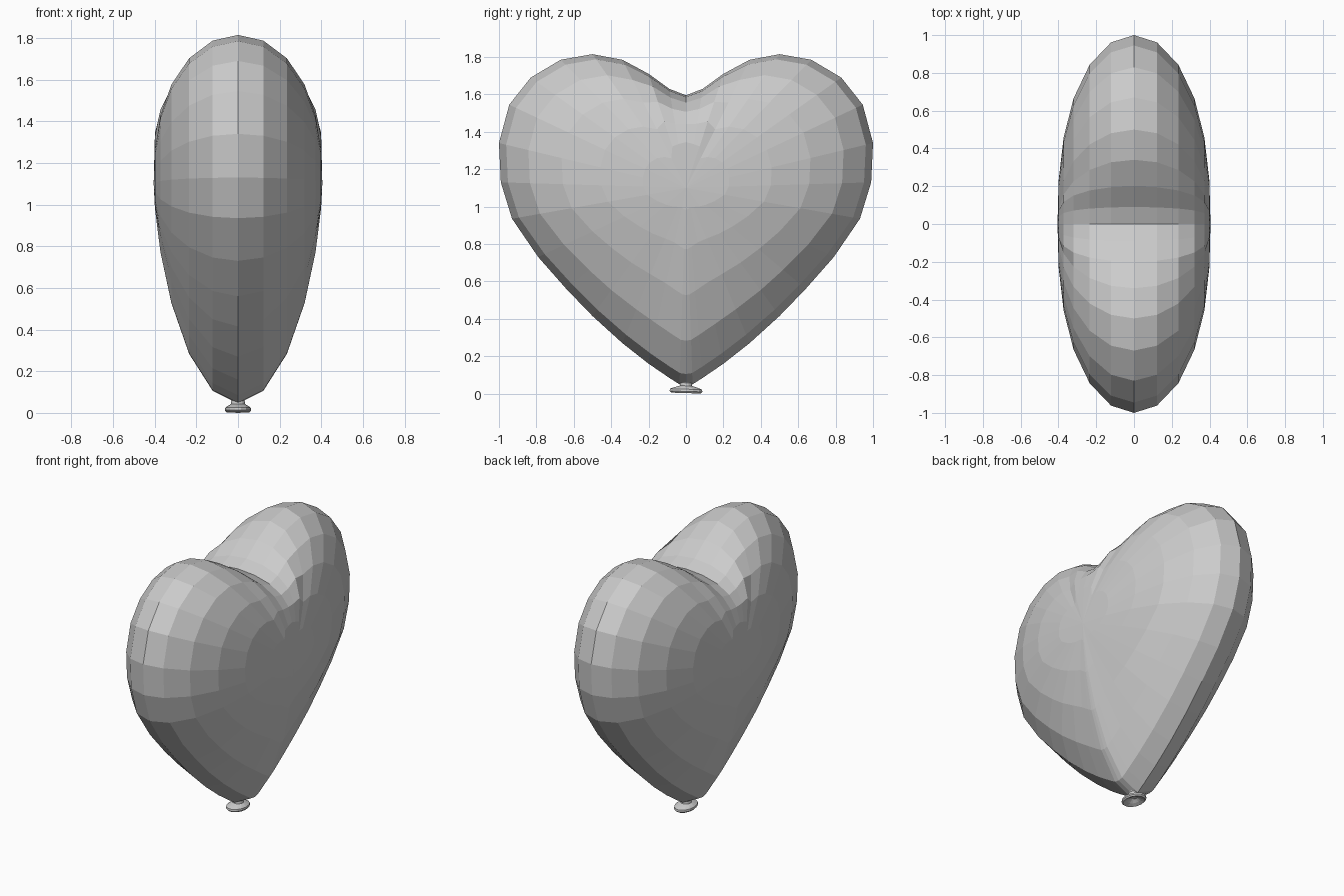
import bpy, bmesh, math

cube = bpy.data.objects.get("Cube")
if cube:
    bpy.data.objects.remove(cube, do_unlink=True)

grey = bpy.data.materials.new("balloon_grey")
grey.use_nodes = True
colour = (0.6, 0.6, 0.6, 1)
grey.diffuse_color = colour
grey.node_tree.nodes["Principled BSDF"].inputs["Base Color"].default_value = colour


def finish(bm, name):
    bmesh.ops.remove_doubles(bm, verts=bm.verts, dist=0.0005)
    bmesh.ops.recalc_face_normals(bm, faces=bm.faces)
    mesh = bpy.data.meshes.new(name)
    bm.to_mesh(mesh)
    bm.free()
    mesh.materials.append(grey)
    obj = bpy.data.objects.new(name, mesh)
    bpy.context.collection.objects.link(obj)
    return obj


def bridge(bm, a, b):
    n = len(a)
    for i in range(n):
        j = (i + 1) % n
        bm.faces.new((a[i], a[j], b[j], b[i]))


# Heart outline, from the cleft round one lobe to the tip (y, z)
HALF = [(0, 1.595), (.09, 1.63), (.2, 1.71), (.34, 1.785), (.5, 1.815),
        (.67, 1.785), (.83, 1.69), (.945, 1.545), (1, 1.34), (.99, 1.13),
        (.93, .935), (.79, .73), (.64, .56), (.5, .415), (.34, .27),
        (.2, .16), (.09, .085), (.035, .05), (0, .045)]
OUTLINE = HALF + [(-y, z) for y, z in HALF[-2:0:-1]]
MID_Z = 1.1
THICK = 0.405


def fullness(y, z):
    """How squarely the section bulges: pinched tip, broad cleft."""
    if z > 1.4:
        return 2.4 + 2.6 * max(0, 1 - abs(y) / .34)
    return 1.6 + .8 * min(1, max(0, (z - .2) / .8))


# Inflated body: nested outlines rising to the middle of each side
bm = bmesh.new()
for side in (1, -1):
    rings = []
    for f in (0, .3, .58, .79, .92, .985):
        ring = []
        for y, z in OUTLINE:
            s = (1 - f * f) ** (1 / fullness(y, z))
            ring.append(bm.verts.new((side * THICK * f, y * s, MID_Z + (z - MID_Z) * s)))
        rings.append(ring)
    for a, b in zip(rings, rings[1:]):
        bridge(bm, a, b)
    hub = bm.verts.new((side * THICK, 0, MID_Z))
    last = rings[-1]
    for i, v in enumerate(last):
        bm.faces.new((v, last[(i + 1) % len(last)], hub))
finish(bm, "heart_balloon")

# Neck and flared lip, hollow underneath (radius, height, x squash)
PROFILE = [(.05, .085, 1), (.032, .058, 1), (.034, .042, 1), (.06, .034, .8),
           (.088, .024, .7), (.09, .012, .7), (.08, .003, .7), (.05, .014, .7),
           (.02, .03, .8)]
SIDES = 14
bm = bmesh.new()
rings = []
for r, z, squash in PROFILE:
    ring = []
    for i in range(SIDES):
        a = math.tau * i / SIDES
        y = r * math.sin(a)
        ring.append(bm.verts.new((r * squash * math.cos(a), y, z - .03 * y)))
    rings.append(ring)
for a, b in zip(rings, rings[1:]):
    bridge(bm, a, b)
bm.faces.new(rings[0])
bm.faces.new(rings[-1])
finish(bm, "knot_lip")
